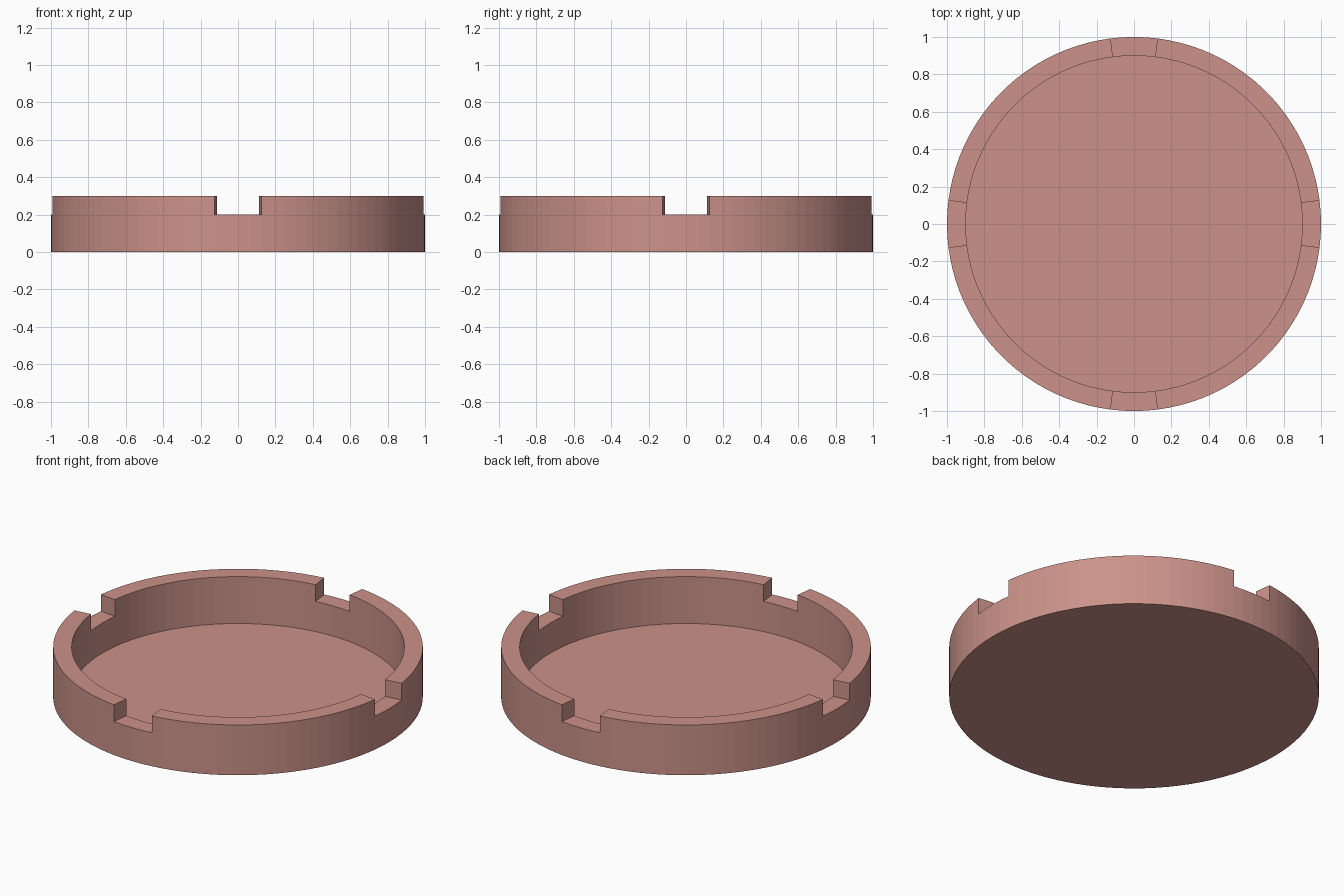
import bpy, bmesh, math
from mathutils import Vector

if "Cube" in bpy.data.objects:
    bpy.data.objects.remove(bpy.data.objects["Cube"])

SIDES = 100
STEP = 2 * math.pi / SIDES
RIM_Z, TOP_Z, FLOOR_Z = 0.2, 0.3, 0.02
OUTER, INNER = 1.0, 0.9

bm = bmesh.new()


def ring(r, z):
    return [bm.verts.new((r * math.cos(i * STEP), r * math.sin(i * STEP), z))
            for i in range(SIDES)]


def bridge(a, b):
    return [bm.faces.new((a[i], a[(i + 1) % SIDES], b[(i + 1) % SIDES], b[i]))
            for i in range(SIDES)]


# dish: base, outer wall, low rim, inner wall, floor
base = ring(OUTER, 0)
rim_out = ring(OUTER, RIM_Z)
rim_in = ring(INNER, RIM_Z)
floor = ring(INNER, FLOOR_Z)
bm.faces.new(base[::-1])
bridge(base, rim_out)
rim = bridge(rim_out, rim_in)
bridge(rim_in, floor)
bm.faces.new(floor)

# raised rim arcs, leaving four rests of four segments each
quarter = SIDES // 4
raised = [f for i, f in enumerate(rim) if 2 <= i % quarter < quarter - 2]
res = bmesh.ops.extrude_face_region(bm, geom=raised)
bmesh.ops.translate(bm, vec=Vector((0, 0, TOP_Z - RIM_Z)),
                    verts=[v for v in res["geom"] if isinstance(v, bmesh.types.BMVert)])
old = [f for f in raised if f.is_valid]
bmesh.ops.delete(bm, geom=old, context='FACES')
bmesh.ops.recalc_face_normals(bm, faces=bm.faces)

mesh = bpy.data.meshes.new("ashtray")
bm.to_mesh(mesh)
bm.free()
obj = bpy.data.objects.new("ashtray", mesh)
bpy.context.collection.objects.link(obj)

# dusty pink clay
mat = bpy.data.materials.new("dusty pink")
mat.diffuse_color = (0.60, 0.29, 0.255, 1)
mat.use_nodes = True
mat.node_tree.nodes["Principled BSDF"].inputs["Base Color"].default_value = mat.diffuse_color
mesh.materials.append(mat)
